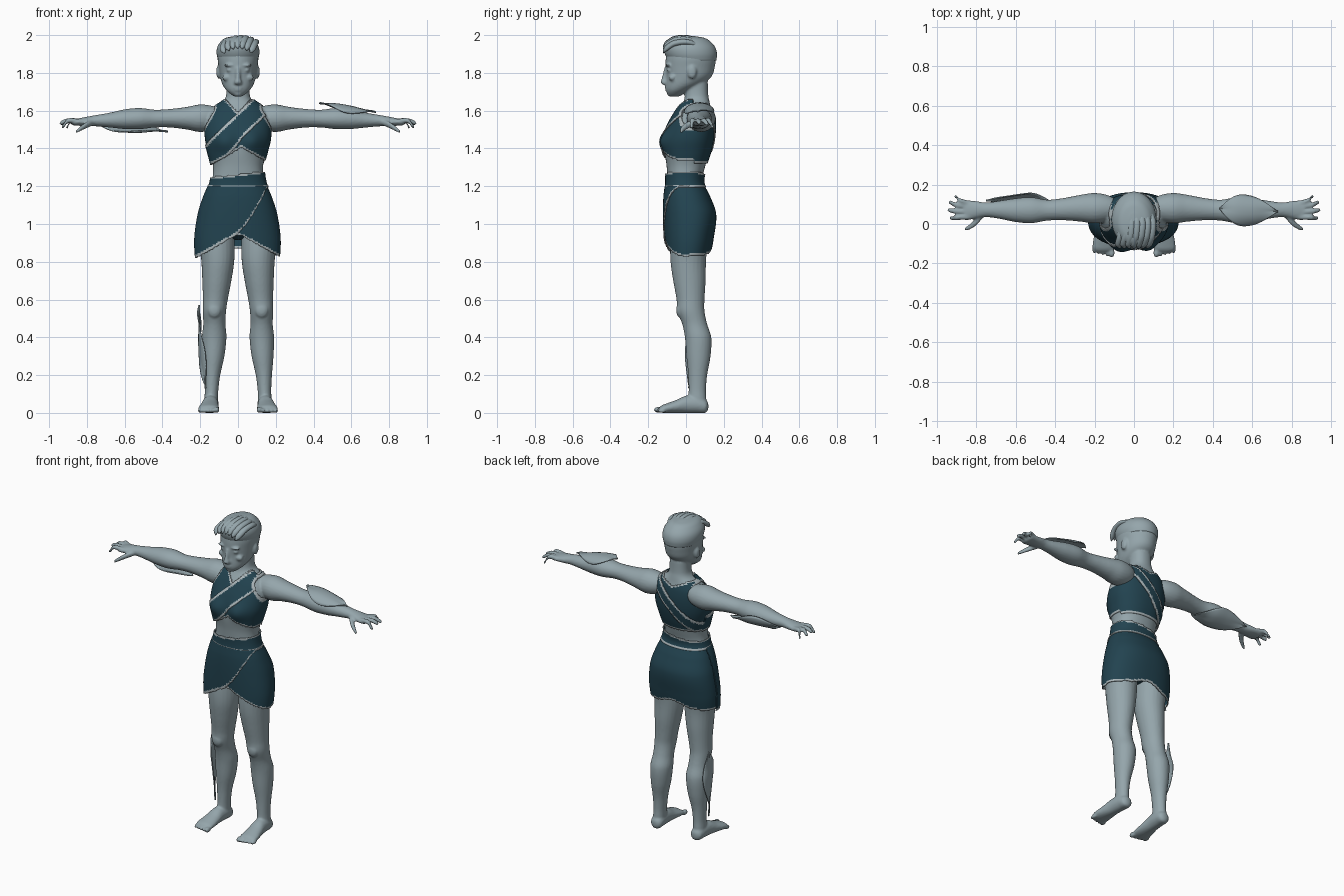
import bpy, bmesh, math
from math import sin, cos, pi, exp, tau
from mathutils import Matrix

cube = bpy.data.objects.get("Cube")
if cube:
    bpy.data.objects.remove(cube)


def material(name, rgb):
    m = bpy.data.materials.new(name)
    m.use_nodes = True
    m.diffuse_color = (*rgb, 1)
    bsdf = next(n for n in m.node_tree.nodes if n.type == 'BSDF_PRINCIPLED')
    bsdf.inputs["Base Color"].default_value = (*rgb, 1)
    return m


skin = material("grey skin", (.30, .38, .41))
cloth = material("dark teal cloth", (.016, .056, .08))
trim = material("pale trim", (.40, .46, .48))


def finish(bm, name, mats, normals=True):
    if normals:
        bmesh.ops.recalc_face_normals(bm, faces=bm.faces)
    for f in bm.faces:
        f.smooth = True
    me = bpy.data.meshes.new(name)
    bm.to_mesh(me)
    bm.free()
    ob = bpy.data.objects.new(name, me)
    bpy.context.scene.collection.objects.link(ob)
    for m in mats:
        me.materials.append(m)
    return ob


def curve(rows, s):
    """Smooth interpolation of section rows at position s (first column)."""
    n = len(rows)
    i = max([k for k in range(n - 1) if rows[k][0] <= s], default=0)
    a, b = rows[i], rows[i + 1]
    p, q = rows[max(i - 1, 0)], rows[min(i + 2, n - 1)]
    h = b[0] - a[0]
    t = min(max((s - a[0]) / h, 0), 1)
    out = []
    for j in range(1, len(a)):
        m0 = (b[j] - p[j]) / (b[0] - p[0]) * h
        m1 = (q[j] - a[j]) / (q[0] - a[0]) * h
        d = b[j] - a[j]
        out.append(a[j] + t * m0 + t * t * (3 * d - 2 * m0 - m1) + t ** 3 * (m0 + m1 - 2 * d))
    return out


def bridge(bm, rings, caps=True, closed=True):
    vs = [[bm.verts.new(p) for p in r] for r in rings]
    n = len(vs[0])
    for lo, hi in zip(vs, vs[1:]):
        for j in range(n if closed else n - 1):
            k = (j + 1) % n
            bm.faces.new((lo[j], lo[k], hi[k], hi[j]))
    if caps:
        bm.faces.new(vs[0][::-1])
        bm.faces.new(vs[-1])


def loft(bm, axis, rows, sides=(1,), seg=24, steps=5):
    """Rows are (position on axis, two centre values, two radii)."""
    stops = [a[0] + (b[0] - a[0]) * k / steps for a, b in zip(rows, rows[1:]) for k in range(steps)]
    for side in sides:
        rings = []
        for s in stops + [rows[-1][0]]:
            a, b, ra, rb = curve(rows, s)
            ring = []
            for j in range(seg):
                u, v = a + ra * cos(tau * j / seg), b + rb * sin(tau * j / seg)
                x, y, z = {'x': (s, u, v), 'y': (u, s, v), 'z': (u, v, s)}[axis]
                ring.append((x * side, y, max(z, 0)))
            rings.append(ring)
        bridge(bm, rings)


both = (1, -1)


def blob(bm, centre, radii, sides=both):
    for side in sides:
        x, y, z = centre
        mat = Matrix.Translation((x * side, y, z)) @ Matrix.Diagonal((*radii, 1))
        bmesh.ops.create_uvsphere(bm, u_segments=20, v_segments=14, radius=1, matrix=mat)


# Torso profile: height, half width, front, back
torso_rows = [(.8, .213, -.1, .115), (.92, .218, -.105, .138), (1.05, .2, -.108, .152),
              (1.14, .172, -.106, .122), (1.22, .14, -.098, .086), (1.3, .132, -.102, .1),
              (1.38, .15, -.112, .125), (1.45, .167, -.11, .14), (1.52, .167, -.088, .145),
              (1.58, .155, -.055, .14), (1.62, .12, -.03, .13), (1.65, .078, -.012, .124),
              (1.68, .063, -.006, .118), (1.76, .06, -.004, .115)]


def torso_ring(z, seg):
    w, front, back = curve(torso_rows, z)
    ring = []
    for j in range(seg):
        c, s = cos(tau * j / seg), sin(tau * j / seg)
        x = w * math.copysign(abs(c) ** .88, c)
        y = (front + back) / 2 + (back - front) / 2 * math.copysign(abs(s) ** .88, s)
        if s < 0:  # bust
            y -= .024 * exp(-((abs(x) - .075) / .05) ** 2 - ((z - 1.44) / .05) ** 2)
        ring.append((x, y, z))
    return ring


# Body: overlapping volumes fused by a remesh
body = bmesh.new()
bridge(body, [torso_ring(1 + .01 * i, 64) for i in range(76)])

arm = [(.06, .075, 1.57, .03, .03), (.13, .08, 1.562, .065, .062), (.2, .08, 1.56, .077, .073),
       (.27, .08, 1.56, .068, .06), (.36, .075, 1.56, .056, .049), (.44, .07, 1.558, .053, .047),
       (.52, .07, 1.558, .066, .056), (.6, .07, 1.555, .06, .052), (.68, .072, 1.55, .046, .039),
       (.75, .072, 1.547, .037, .03), (.8, .072, 1.543, .044, .025), (.84, .07, 1.54, .05, .02),
       (.87, .07, 1.537, .046, .016), (.88, .07, 1.536, .03, .008)]
leg = [(.02, .142, .06, .034, .045), (.06, .142, .06, .036, .048), (.12, .14, .06, .036, .046),
       (.2, .137, .062, .043, .05), (.3, .13, .066, .058, .064), (.4, .126, .064, .065, .07),
       (.47, .125, .046, .059, .066), (.54, .125, .026, .062, .072), (.6, .12, .024, .066, .074),
       (.7, .112, .018, .077, .086), (.8, .107, .012, .087, .094), (.9, .11, .015, .093, .098),
       (1.0, .108, .02, .085, .09)]
foot = [(-.145, .155, .014, .03, .01), (-.13, .155, .02, .052, .019), (-.1, .155, .025, .055, .026),
        (-.05, .151, .034, .049, .035), (0, .147, .045, .043, .046), (.06, .143, .045, .041, .046),
        (.105, .141, .035, .034, .035), (.118, .14, .035, .015, .018)]
loft(body, 'x', arm, both)
loft(body, 'z', leg, both)
loft(body, 'y', foot, both)
blob(body, (.125, -.03, .545), (.036, .022, .042))  # kneecaps

# Fingers: base y, tip x, tip y, tip z
for base, tx, ty, tz in [(.106, .91, .138, 1.515), (.085, .94, .11, 1.53),
                         (.06, .945, .07, 1.535), (.035, .935, .03, 1.515)]:
    mid = (.85 + tx) / 2 + .01
    loft(body, 'x', [(.84, base, 1.542, .013, .014), (mid, (base + ty) / 2, 1.546, .0125, .0135),
                     (tx - .008, ty, tz, .0105, .011), (tx, ty, tz - .002, .005, .005)], both, 12)
# Thumbs
loft(body, 'x', [(.765, .05, 1.538, .018, .016), (.8, .012, 1.525, .02, .017),
                 (.838, -.018, 1.502, .013, .013), (.86, -.028, 1.486, .007, .008)], both, 12)

# Toes, largest on the inside
for i in range(5):
    size = .016 if i == 0 else .0115
    blob(body, (.113 + .022 * i, -.146 + .005 * i, size), (size * .95, .024, size))

# Head and face
loft(body, 'z', [(1.675, 0, -.06, .02, .026), (1.69, 0, -.055, .042, .044), (1.71, 0, -.04, .064, .066),
                 (1.74, 0, -.01, .083, .097), (1.78, 0, .015, .095, .12), (1.83, 0, .022, .102, .13),
                 (1.88, 0, .025, .108, .132), (1.93, 0, .022, .1, .12), (1.965, 0, .02, .075, .09),
                 (1.985, 0, .02, .03, .04)], seg=40)
loft(body, 'z', [(1.733, 0, -.1, .012, .012), (1.746, 0, -.113, .021, .02),
                 (1.77, 0, -.112, .014, .017), (1.83, 0, -.1, .012, .014)], seg=16)
blob(body, (0, -.1, 1.722), (.027, .013, .007), (1,))
blob(body, (0, -.098, 1.71), (.023, .013, .007), (1,))
blob(body, (0, -.08, 1.688), (.024, .02, .014), (1,))
blob(body, (.044, -.094, 1.84), (.032, .014, .008))
blob(body, (.042, -.089, 1.815), (.019, .012, .009))
blob(body, (.056, -.072, 1.775), (.028, .02, .018))
blob(body, (.103, .032, 1.805), (.012, .024, .036))
ob = finish(body, "body", [skin])
fuse = ob.modifiers.new("fuse", 'REMESH')
fuse.mode, fuse.voxel_size, fuse.use_smooth_shade = 'VOXEL', .007, True
soften = ob.modifiers.new("soften", 'SMOOTH')
soften.factor, soften.iterations = .5, 2

# Hair: short cap with locks swept back from the forehead
hair = bmesh.new()
loft(hair, 'z', [(1.865, 0, .034, .104, .126), (1.9, 0, .026, .113, .138), (1.935, 0, .018, .11, .137),
                 (1.965, 0, .012, .092, .118), (1.985, 0, .01, .066, .088), (1.994, 0, .01, .025, .04)], seg=48)
for i in range(7):
    x = -.08 + .026 * i
    top = 1.981 - 4 * x * x
    loft(hair, 'y', [(-.123, x * .9, top - .045, .006, .008), (-.108, x, top - .03, .016, .017),
                     (-.06, x + .012, top - .001, .019, .016), (.02, x + .016, top + .003, .018, .014),
                     (.09, x * .8, top - .033, .014, .012), (.135, x * .5, top - .075, .004, .004)], seg=12)
finish(hair, "hair", [skin])


def garment(name, low, high, field, offset, band):
    """Shell over the torso kept where field is positive, trimmed near its edge."""
    bm = bmesh.new()
    n = round((high - low) / .0075)
    bridge(bm, [torso_ring(low + (high - low) * i / n, 140) for i in range(n + 1)], caps=False)
    bmesh.ops.recalc_face_normals(bm, faces=bm.faces)
    drop = []
    for f in bm.faces:
        d = field(*f.calc_center_median())
        f.material_index = int(d < band)
        if d <= 0:
            drop.append(f)
    bm.normal_update()
    for v in bm.verts:
        v.co += v.normal * offset
    bmesh.ops.delete(bm, geom=drop, context='FACES')
    for _ in range(2):
        edge = [v for v in bm.verts if v.is_boundary]
        bmesh.ops.smooth_vert(bm, verts=edge, factor=.5, use_axis_x=True, use_axis_y=True, use_axis_z=True)
    ob = finish(bm, name, [cloth, trim], normals=False)
    thick = ob.modifiers.new("thickness", 'SOLIDIFY')
    thick.thickness, thick.offset = .006, -1


def top_field(x, y, z):
    arm_hole = .122 + max(0, 1.6 - z) * .55 - abs(x)
    if y < .04:
        return min(arm_hole, .85 * (z - 1.405 + .6 * abs(x - .02)), .7 * (1.59 + 1.1 * abs(x) - z))
    return min(arm_hole, z - 1.321, 1.605 + .4 * abs(x) - z)


def sash_field(x, y, z):
    low, high = (1.42, 1.585) if y < .04 else (1.43, 1.53)
    return min(top_field(x, y, z), .7 * (z - low - 1.05 * x), .7 * (high + x - z))


def skirt_field(x, y, z):
    hem = .945 - .55 * abs(x) if y < .02 else .835 + .035 * exp(-(x / .09) ** 2)
    return z - hem


def panel_field(x, y, z):
    edge = .945 + (.95 * x + 5 * x * x if x > 0 else .6 * x)
    return .75 * (z - edge) if y < .02 else -1


garment("wrap_top", 1.29, 1.66, top_field, .008, .013)
garment("shoulder_sash", 1.29, 1.66, sash_field, .014, .015)
garment("skirt", .81, 1.2, skirt_field, .008, .014)
garment("skirt_front_panel", .81, 1.2, panel_field, .014, .015)
garment("waist_wrap", 1.18, 1.3, lambda x, y, z: min(z - 1.19, 1.265 + .12 * x - z), .012, .012)

under = bmesh.new()
blob(under, (0, .02, .97), (.09, .09, .055), (1,))
finish(under, "undergarment", [cloth])


def leaf(name, rows, side, start, end, turn, spread, flare, upright=False):
    """Pointed fin that wraps a limb, standing off it at the start."""
    bm = bmesh.new()
    rings = []
    for i in range(29):
        t = i / 28
        s = start + (end - start) * t
        a, b, ra, rb = curve(rows, s)
        ring = []
        for j in range(11):
            w = j / 5 - 1
            ang = math.radians(turn[0] + (turn[1] - turn[0]) * t + spread * w * (.03 + sin(pi * t)))
            lift = .008 + flare * (1 - t) ** 2 + .006 * abs(w)
            u, v = a + (ra + lift) * cos(ang), b + (rb + lift) * sin(ang)
            ring.append((u * side, v, s) if upright else (s * side, u, v))
        rings.append(ring)
    bridge(bm, rings, caps=False, closed=False)
    ob = finish(bm, name, [skin])
    ob.modifiers.new("thickness", 'SOLIDIFY').thickness = .006


# Leaf-like fins on the forearms and right shin
leaf("left_forearm_fin", arm, 1, .43, .73, (85, 100), 62, .022)
leaf("right_forearm_fin", arm, -1, .37, .75, (270, 340), 62, .008)
leaf("right_shin_fin", leg, -1, .57, .13, (25, -50), 38, .014, True)
